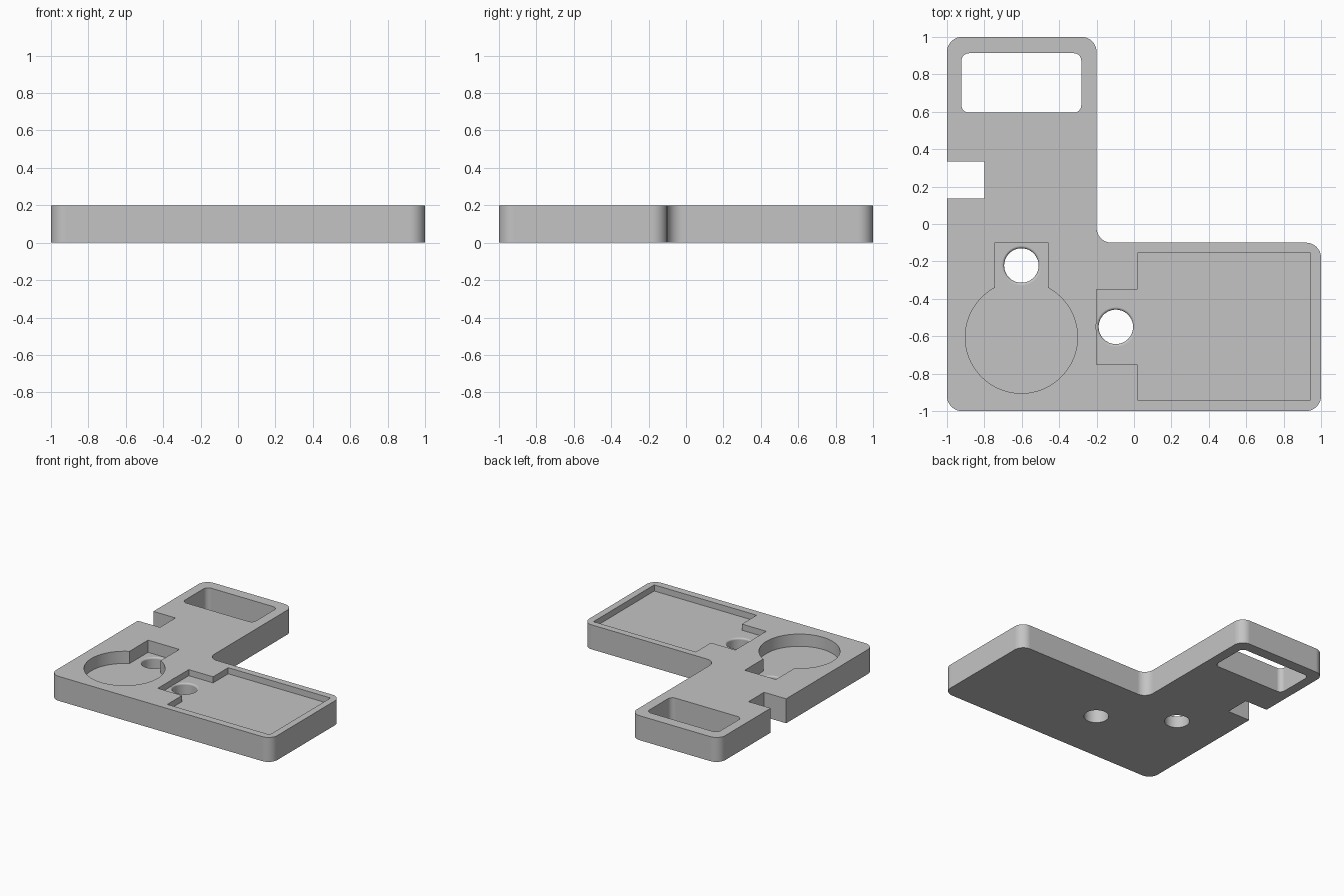
import bpy, bmesh, math
from mathutils import Vector

if "Cube" in bpy.data.objects:
    bpy.data.objects.remove(bpy.data.objects["Cube"], do_unlink=True)

HEIGHT = 0.2

grey = bpy.data.materials.new("plain grey")
grey.use_nodes = True
colour = (0.55, 0.55, 0.55, 1)
grey.diffuse_color = colour
grey.node_tree.nodes["Principled BSDF"].inputs["Base Color"].default_value = colour


def rounded(points, radius, steps=12):
    """Replace every right-angled corner of an outline by an arc."""
    result = []
    for i, p in enumerate(points):
        p = Vector(p)
        a = (Vector(points[i - 1]) - p).normalized()
        b = (Vector(points[(i + 1) % len(points)]) - p).normalized()
        centre = p + (a + b) * radius
        for k in range(steps + 1):
            t = math.pi / 2 * k / steps
            result.append(centre - b * radius * math.cos(t) - a * radius * math.sin(t))
    return result


def box(x0, x1, y0, y1):
    return [(x0, y0), (x1, y0), (x1, y1), (x0, y1)]


def make_object(name, bm):
    bmesh.ops.recalc_face_normals(bm, faces=bm.faces)
    mesh = bpy.data.meshes.new(name)
    bm.to_mesh(mesh)
    bm.free()
    mesh.materials.append(grey)
    obj = bpy.data.objects.new(name, mesh)
    bpy.context.collection.objects.link(obj)
    return obj


def prism(name, outline, z0, z1):
    bm = bmesh.new()
    face = bm.faces.new([bm.verts.new((p[0], p[1], z0)) for p in outline])
    top = bmesh.ops.extrude_face_region(bm, geom=[face])["geom"]
    verts = [v for v in top if isinstance(v, bmesh.types.BMVert)]
    bmesh.ops.translate(bm, verts=verts, vec=(0, 0, z1 - z0))
    return make_object(name, bm)


def circle(x, y, radius, sides):
    return [(x + radius * math.cos(math.tau * i / sides),
             y + radius * math.sin(math.tau * i / sides)) for i in range(sides)]


def hole_cutter(name, x, y, floor, radius=0.092, fillet=0.014, sides=64):
    """Round bore whose upper rim flares out into the pocket floor."""
    profile = [(radius, -0.1)]
    for k in range(7):
        t = math.pi / 2 * k / 6
        profile.append((radius + fillet * (1 - math.cos(t)),
                        floor - fillet + fillet * math.sin(t)))
    profile.append((radius + fillet, HEIGHT + 0.1))
    bm = bmesh.new()
    rings = [[bm.verts.new((px, py, z)) for px, py in circle(x, y, r, sides)]
             for r, z in profile]
    for low, high in zip(rings, rings[1:]):
        for i in range(sides):
            j = (i + 1) % sides
            bm.faces.new((low[i], low[j], high[j], high[i]))
    bm.faces.new(rings[0])
    bm.faces.new(rings[-1])
    return make_object(name, bm)


# L-shaped plate with rounded corners
plate = prism("base_plate", rounded(
    [(-1, -1), (1, -1), (1, -0.1), (-0.2, -0.1), (-0.2, 1), (-1, 1)], 0.08), 0, HEIGHT)

round_floor, square_floor, above = 0.1, 0.15, HEIGHT + 0.1

# Keyhole pocket outline: large arc plus a square tab
cx, cy, r, half = -0.602, -0.605, 0.3, 0.141
start = math.acos(half / r)
sweep = math.pi + 2 * start
keyhole = [(cx + half, -0.1), (cx - half, -0.1)]
keyhole += [(cx + r * math.cos(math.pi - start + sweep * i / 80),
             cy + r * math.sin(math.pi - start + sweep * i / 80)) for i in range(81)]

# Wide pocket outline with its tab on the left
wide = [(0.02, -0.94), (0.945, -0.94), (0.945, -0.155), (0.02, -0.155),
        (0.02, -0.35), (-0.2, -0.35), (-0.2, -0.75), (0.02, -0.75)]

cutters = [
    prism("window_cutter", rounded(box(-0.922, -0.282, 0.595, 0.913), 0.04), -0.1, above),
    prism("side_slot_cutter", box(-1.2, -0.8, 0.135, 0.335), -0.1, above),
    prism("keyhole_pocket_cutter", keyhole, round_floor, above),
    prism("wide_pocket_cutter", wide, square_floor, above),
    hole_cutter("keyhole_bore_cutter", -0.602, -0.222, round_floor),
    hole_cutter("wide_pocket_bore_cutter", -0.097, -0.55, square_floor),
]

# Cut every opening, then drop the cutters
bpy.ops.object.select_all(action="DESELECT")
bpy.context.view_layer.objects.active = plate
plate.select_set(True)
for cutter in cutters:
    cutter.hide_render = True
    mod = plate.modifiers.new(cutter.name, "BOOLEAN")
    mod.operation = "DIFFERENCE"
    mod.solver = "EXACT"
    mod.object = cutter
    bpy.ops.object.modifier_apply(modifier=mod.name)
    bpy.data.objects.remove(cutter, do_unlink=True)

# Smooth curved walls, crisp edges, flat floors
bpy.ops.object.shade_smooth_by_angle(angle=math.radians(30))
weighted = plate.modifiers.new("flat_floors", "WEIGHTED_NORMAL")
weighted.keep_sharp = True
